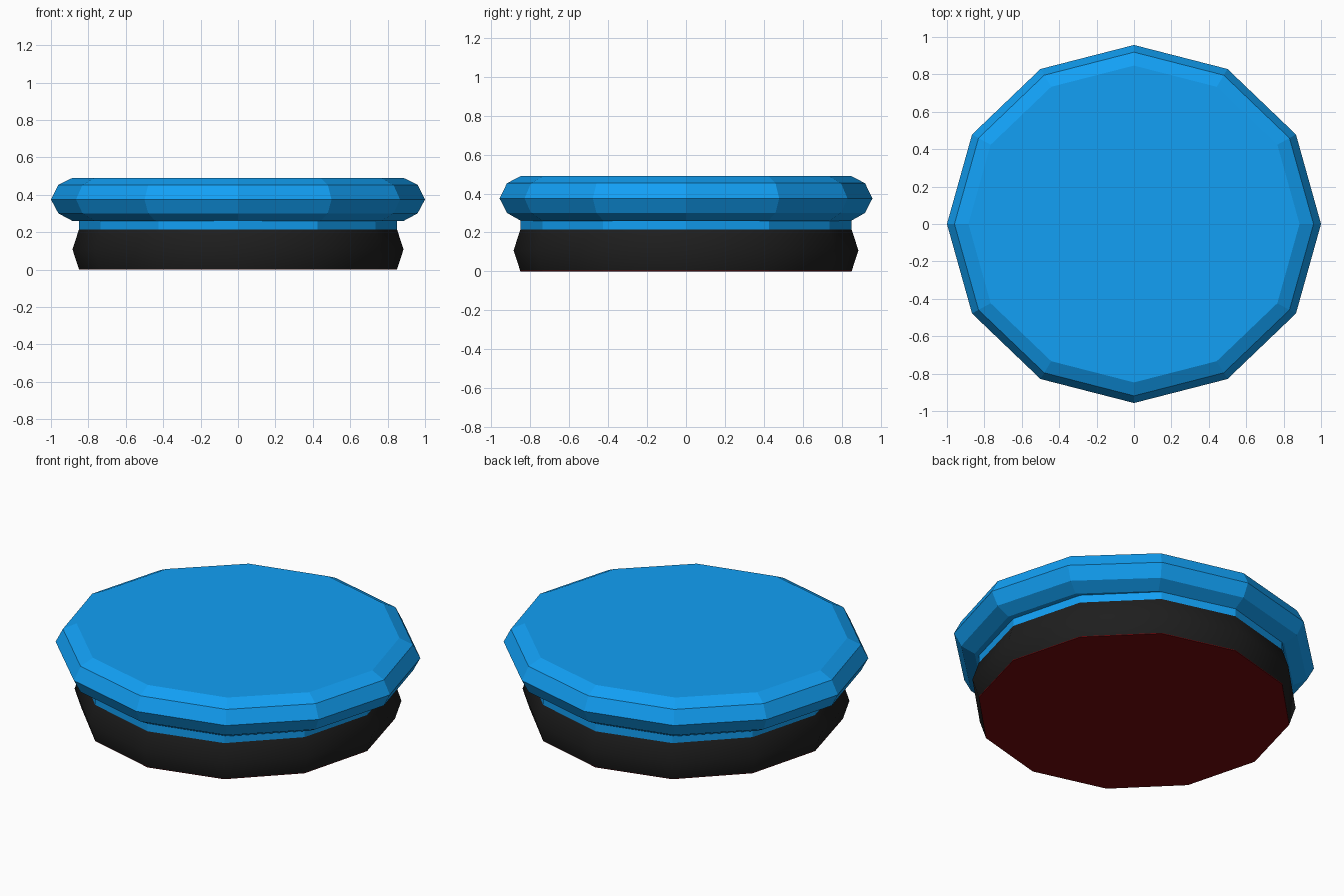
import bpy, bmesh, math

if "Cube" in bpy.data.objects:
    bpy.data.objects.remove(bpy.data.objects["Cube"])

SIDES = 12


def material(name, color):
    mat = bpy.data.materials.new(name)
    mat.diffuse_color = (*color, 1)
    mat.use_nodes = True
    mat.node_tree.nodes["Principled BSDF"].inputs["Base Color"].default_value = mat.diffuse_color
    return mat


def turned(name, profile, mat, y_scale=1.0, smooth=False):
    """Closed 12-sided solid from (radius, z) rings listed bottom to top."""
    bm = bmesh.new()
    rings = []
    for r, z in profile:
        rings.append([bm.verts.new((r * math.cos(a), r * y_scale * math.sin(a), z))
                      for a in (2 * math.pi * i / SIDES for i in range(SIDES))])
    for low, high in zip(rings, rings[1:]):
        for i in range(SIDES):
            j = (i + 1) % SIDES
            face = bm.faces.new((low[i], low[j], high[j], high[i]))
            face.smooth = smooth
    bm.faces.new(rings[0][::-1])
    bm.faces.new(rings[-1])
    # keep the flat ends crisp on smooth parts
    for ring in (rings[0], rings[-1]):
        for i in range(SIDES):
            bm.edges.get((ring[i], ring[(i + 1) % SIDES])).smooth = False
    mesh = bpy.data.meshes.new(name)
    bm.to_mesh(mesh)
    bm.free()
    mesh.materials.append(mat)
    obj = bpy.data.objects.new(name, mesh)
    bpy.context.collection.objects.link(obj)
    return obj


blue = material("blue", (0.006, 0.35, 0.91))
black = material("black", (0.013, 0.013, 0.013))
red = material("dark_red", (0.17, 0.003, 0.004))

# Thin sole on the underside
turned("sole", [(0.85, 0.0), (0.851, 0.004)], red)

# Bulging smooth base
turned("base", [(0.851, 0.004), (0.885, 0.108), (0.85, 0.215)], black, smooth=True)

# Straight neck between base and cap
turned("neck", [(0.85, 0.215), (0.85, 0.262)], blue)

# Faceted cap with rounded rim, slightly narrower front to back
turned("cap", [(0.885, 0.26), (0.96, 0.30), (1.0, 0.375), (0.96, 0.453), (0.885, 0.49)],
       blue, y_scale=0.957)
